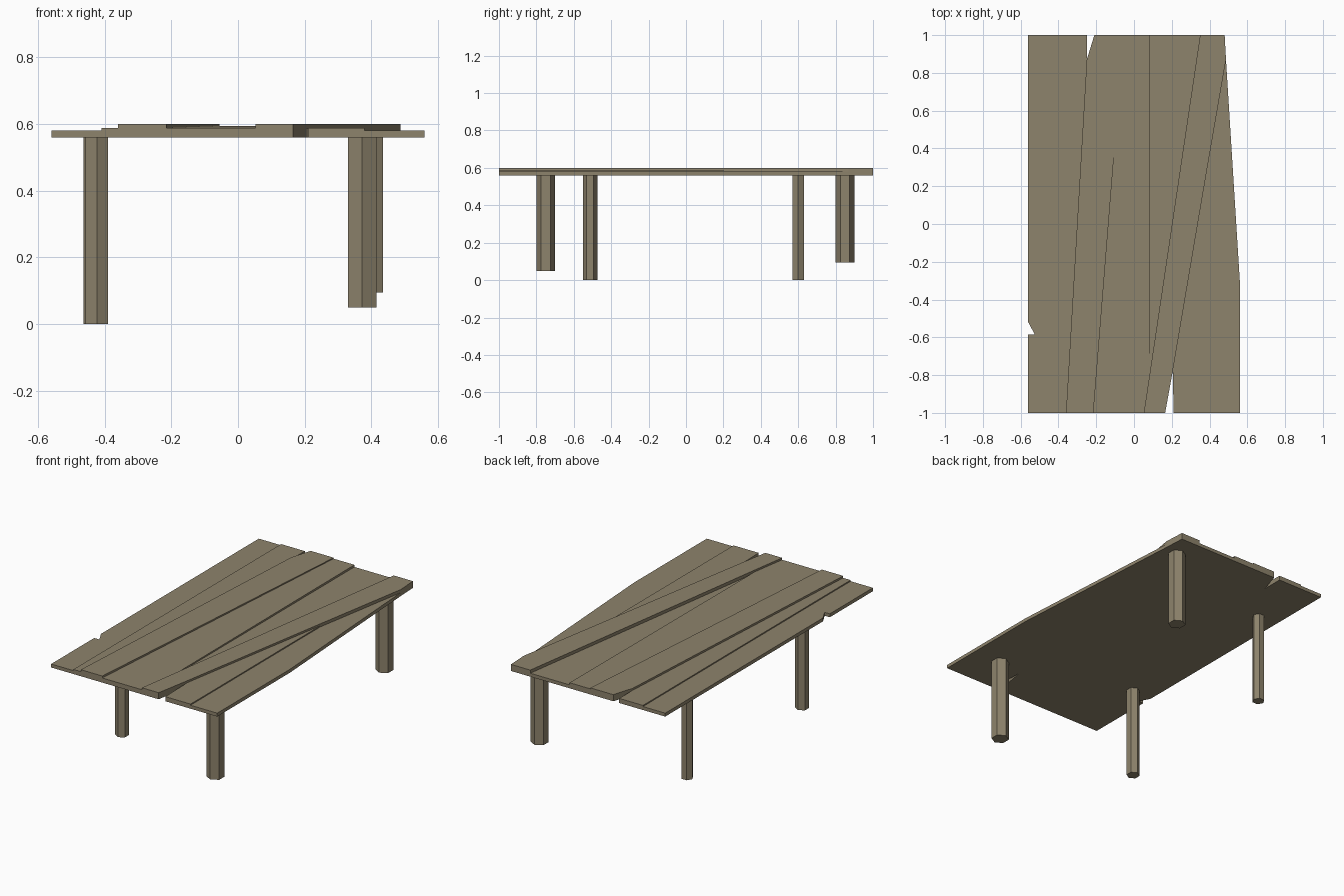
import bpy
import bmesh
from mathutils import Matrix

cube = bpy.data.objects.get("Cube")
if cube:
    bpy.data.objects.remove(cube, do_unlink=True)

# Single weathered wood colour
wood = bpy.data.materials.new("weathered_wood")
wood.use_nodes = True
colour = (0.27, 0.228, 0.15, 1)
wood.diffuse_color = colour
bsdf = wood.node_tree.nodes["Principled BSDF"]
bsdf.inputs["Base Color"].default_value = colour
bsdf.inputs["Roughness"].default_value = 0.9

UNDERSIDE = 0.56
LOW, MID, HIGH = 0.581, 0.588, 0.60


def finish(name, bm):
    bmesh.ops.recalc_face_normals(bm, faces=bm.faces)
    mesh = bpy.data.meshes.new(name)
    bm.to_mesh(mesh)
    bm.free()
    mesh.materials.append(wood)
    obj = bpy.data.objects.new(name, mesh)
    bpy.context.collection.objects.link(obj)


def plank(name, outline, front_top, back_top=None):
    """Extrude an outline upward; the top may rise from front to back."""
    back_top = front_top if back_top is None else back_top
    bm = bmesh.new()
    base = bm.faces.new([bm.verts.new((x, y, UNDERSIDE)) for x, y in outline])
    raised = bmesh.ops.extrude_face_region(bm, geom=[base], use_keep_orig=True)
    for v in raised["geom"]:
        if isinstance(v, bmesh.types.BMVert):
            v.co.z = front_top + (back_top - front_top) * (v.co.y + 1) / 2
    finish(name, bm)


def leg(name, x, y, radius, foot, turn=0):
    """Six-sided post from its foot up to the underside of the top."""
    height = UNDERSIDE - foot
    place = Matrix.Translation((x, y, foot + height / 2)) @ Matrix.Rotation(turn, 4, "Z")
    bm = bmesh.new()
    bmesh.ops.create_cone(bm, cap_ends=True, segments=6, radius1=radius,
                          radius2=radius, depth=height, matrix=place)
    # Put one corner on the y axis
    finish(name, bm)


# Shared joint corners
a_front, a_back = (-0.36, -1), (-0.25, 0.87)
b_front, b_back = (-0.215, -1), (-0.055, 1)
d_front, d_mid, d_back = (0.052, -1), (0.085, -0.78), (0.35, 1)
c_back = (0.085, 1)
e_front, e_mid, e_back = (0.165, -1), (0.205, -0.78), (0.487, 0.87)
e_cross = (0.38, 0.25)

# Table top planks, from -x to +x
plank("outer_plank_right", [(-0.56, -1), (-0.41, -1), (-0.41, 1), (-0.56, 1),
                            (-0.56, -0.52), (-0.525, -0.585), (-0.56, -0.585)], LOW)
plank("wedge_plank_right", [(-0.41, -1), a_front, a_back, (-0.25, 1), (-0.41, 1)], MID)
plank("raised_plank_right", [a_front, b_front, b_back, (-0.21, 1), a_back], HIGH)
plank("middle_plank", [b_front, d_front, d_mid, c_back, b_back], MID, 0.594)
plank("sunken_wedge", [d_mid, d_back, c_back], LOW)
plank("raised_plank_left", [d_front, e_front, e_mid, e_cross, e_back,
                            (0.48, 1), d_back, d_mid], HIGH)
plank("wedge_plank_left", [(0.21, -1), (0.38, -1), e_cross, e_mid], MID)
plank("outer_plank_left", [(0.38, -1), (0.56, -1), (0.56, -0.3), e_back, e_cross], LOW)

# Mismatched legs
leg("front_leg_right", -0.4235, -0.5125, 0.0385, 0)
leg("back_leg_right", -0.428, 0.6, 0.035, 0, turn=0.5236)
leg("front_leg_left", 0.3725, -0.75, 0.05, 0.05)
leg("back_leg_left", 0.392, 0.85, 0.05, 0.095)
